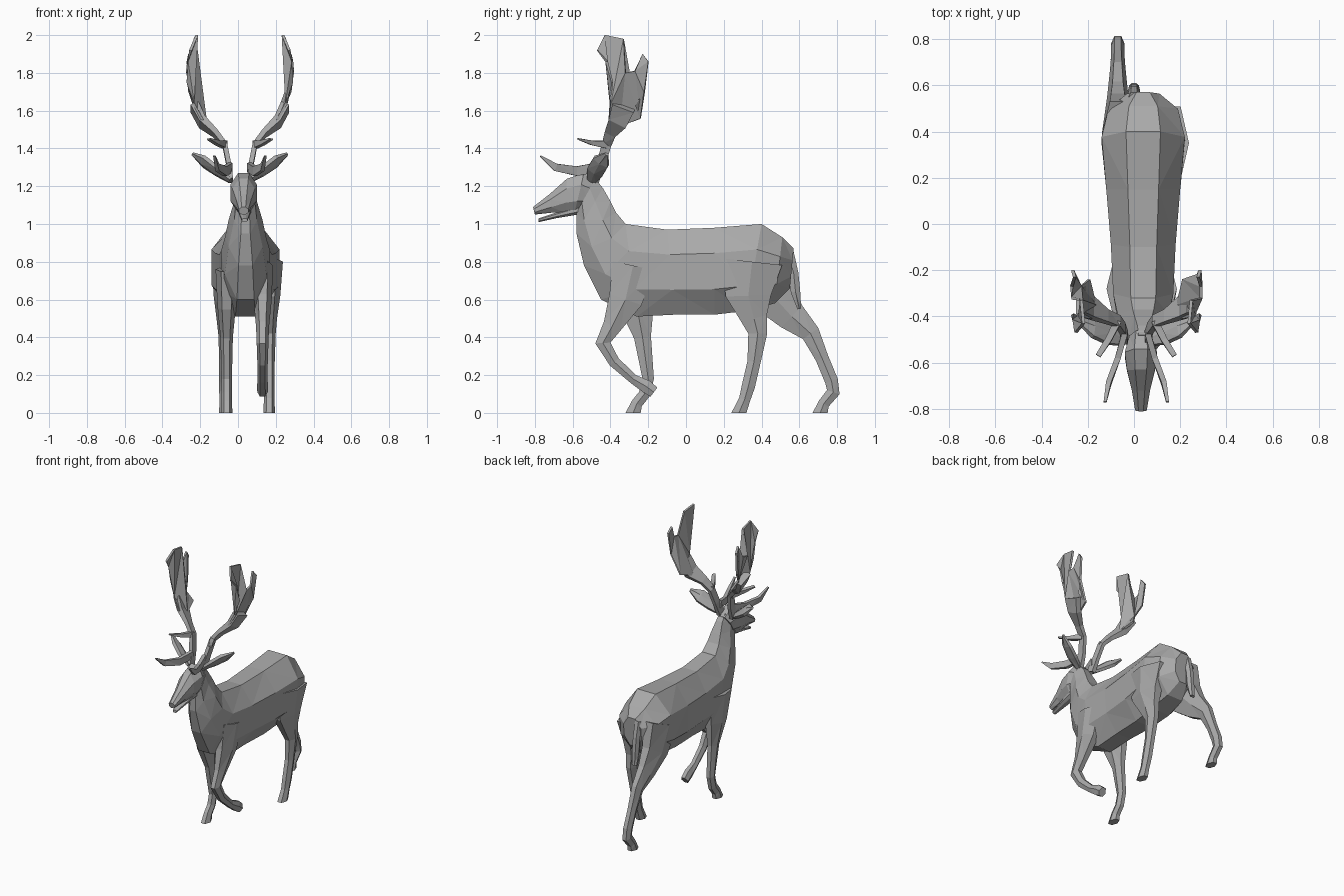
import bpy, bmesh, math
from mathutils import Vector

if "Cube" in bpy.data.objects:
    bpy.data.objects.remove(bpy.data.objects["Cube"])

grey = bpy.data.materials.new("plain grey")
grey.use_nodes = True
colour = (.4, .4, .4, 1)
grey.diffuse_color = colour
grey.node_tree.nodes["Principled BSDF"].inputs["Base Color"].default_value = colour


def finish(name, bm):
    bmesh.ops.recalc_face_normals(bm, faces=bm.faces)
    mesh = bpy.data.meshes.new(name)
    bm.to_mesh(mesh)
    bm.free()
    mesh.materials.append(grey)
    obj = bpy.data.objects.new(name, mesh)
    bpy.context.collection.objects.link(obj)
    return obj


def loft(name, rings):
    """Skin a list of equal-length point rings and cap both ends."""
    bm = bmesh.new()
    rows = [[bm.verts.new(point) for point in ring] for ring in rings]
    sides = len(rows[0])
    for row, following in zip(rows, rows[1:]):
        for i in range(sides):
            j = (i + 1) % sides
            bm.faces.new((row[i], row[j], following[j], following[i]))
    bm.faces.new(rows[0])
    bm.faces.new(rows[-1])
    quads = [face for face in bm.faces if len(face.verts) == 4]
    bmesh.ops.triangulate(bm, faces=quads)
    finish(name, bm)


def oval(centre, across, upward, sides):
    """Polygon ring with flat sides facing along both given half axes."""
    reach = 1 / math.cos(math.pi / sides)
    angles = [math.tau * (k + .5) / sides for k in range(sides)]
    return [centre + (across * math.sin(t) + upward * math.cos(t)) * reach for t in angles]


def trunk(name, centre_x, sections):
    """Each section holds top y, top z, bottom y, bottom z and half width."""
    rings = []
    for top_y, top_z, low_y, low_z, half_width in sections:
        top, low = Vector((centre_x, top_y, top_z)), Vector((centre_x, low_y, low_z))
        rings.append(oval((top + low) / 2, Vector((half_width, 0, 0)), (top - low) / 2, 8))
    loft(name, rings)


def limb(name, points, depths, thin, sides=6):
    """Tapering tube along points; its width follows from each depth."""
    points = [Vector(point) for point in points]
    rings = []
    for i, (point, depth) in enumerate(zip(points, depths)):
        before, after = points[max(i - 1, 0)], points[min(i + 1, len(points) - 1)]
        along = (after - before).normalized()
        if point.z == 0:
            along = Vector((0, 0, -1))
        side = (Vector((1, 0, 0)) - along * along.x).normalized()
        rings.append(oval(point, side * (thin + depth * .3), along.cross(side) * depth, sides))
    loft(name, rings)


def leg(name, x, path):
    """Path of y, z and half depth in one upright plane."""
    points = [(x, y, z) for y, z, depth in path]
    limb(name, points, [depth for y, z, depth in path], thin=.015)


def palm_bow(z):
    """Sideways curve of the antler palm by height."""
    return .28 - 1.3 * (z - 1.8) ** 2


# Torso and neck in one skin, from rump to throat
trunk("torso_and_neck", .04, [
    (.57, .87, .55, .66, .07),
    (.51, .93, .47, .58, .15),
    (.4, 1, .32, .54, .18),
    (.15, .98, .15, .52, .16),
    (-.1, .97, -.06, .52, .14),
    (-.32, 1, -.26, .51, .13),
    (-.37, 1.06, -.45, .6, .11),
    (-.4, 1.12, -.54, .78, .09),
    (-.44, 1.19, -.58, .95, .06),
    (-.48, 1.24, -.58, 1.06, .05)])

# Head and lower jaw
trunk("head", .03, [
    (-.46, 1.22, -.54, 1.08, .05),
    (-.54, 1.27, -.59, 1.06, .07),
    (-.63, 1.24, -.64, 1.06, .06),
    (-.72, 1.16, -.71, 1.06, .04),
    (-.81, 1.09, -.8, 1.05, .025)])
trunk("lower_jaw", .035, [
    (-.57, 1.1, -.57, 1.05, .035),
    (-.69, 1.06, -.69, 1.03, .025),
    (-.78, 1.03, -.78, 1.01, .015)])

# Legs, each posed in its own stride
leg("left_front_leg", .13, [
    (-.28, .78, .11), (-.32, .6, .09), (-.39, .46, .05), (-.44, .37, .04),
    (-.38, .27, .03), (-.28, .18, .025), (-.21, .14, .035), (-.17, .11, .03)])
leg("right_front_leg", -.06, [
    (-.28, .76, .12), (-.26, .56, .09), (-.23, .4, .045), (-.2, .18, .03),
    (-.22, .1, .03), (-.26, .05, .03), (-.28, 0, .04)])
leg("left_hind_leg", .165, [
    (.35, .8, .16), (.33, .62, .12), (.36, .5, .07), (.38, .42, .05),
    (.36, .27, .035), (.33, .14, .035), (.31, .07, .03), (.28, 0, .04)])
leg("right_hind_leg", -.07, [
    (.39, .8, .15), (.46, .62, .12), (.56, .51, .08), (.66, .42, .05),
    (.72, .29, .035), (.77, .17, .035), (.78, .11, .035), (.73, .05, .03), (.71, 0, .04)])

# Tail
leg("tail", 0, [(.54, .85, .03), (.57, .74, .025), (.58, .64, .025), (.6, .55, .01)])

# Antler palm outline as y and z
palm_outline = [
    (-.41, 1.55), (-.4, 1.64), (-.39, 1.75), (-.42, 1.86), (-.47, 1.92),
    (-.43, 2), (-.33, 1.98), (-.32, 1.8), (-.27, 1.81), (-.23, 1.9),
    (-.2, 1.86), (-.22, 1.7), (-.27, 1.63), (-.24, 1.56), (-.35, 1.52)]

# Ears and antlers, mirrored to both sides of the head
for label, sign in (("left", 1), ("right", -1)):
    def mirrored(points):
        return [(.01 + sign * x, y, z) for x, y, z in points]

    limb(label + "_ear", mirrored([
        (.05, -.5, 1.23), (.12, -.48, 1.28), (.19, -.45, 1.33), (.25, -.42, 1.37)]),
        (.025, .045, .045, .01), thin=.005)
    limb(label + "_antler_beam", mirrored([
        (.05, -.49, 1.23), (.06, -.45, 1.32), (.08, -.42, 1.42),
        (.13, -.4, 1.48), (.2, -.36, 1.54), (.24, -.33, 1.62)]),
        (.03, .025, .025, .03, .05, .06), thin=.005, sides=4)
    limb(label + "_brow_tine", mirrored([
        (.05, -.47, 1.3), (.08, -.58, 1.28), (.12, -.69, 1.3), (.135, -.77, 1.36)]),
        (.025, .025, .02, .004), thin=.005, sides=4)
    limb(label + "_middle_tine", mirrored([
        (.08, -.42, 1.42), (.12, -.5, 1.43), (.165, -.57, 1.45)]),
        (.02, .012, .004), thin=.01, sides=4)

    # Antler palm as a thin bowed sheet
    sheet = bmesh.new()
    outline = mirrored([(palm_bow(z), y, z) for y, z in palm_outline])
    face = sheet.faces.new([sheet.verts.new(point) for point in outline])
    bmesh.ops.triangulate(sheet, faces=[face])
    palm = finish(label + "_antler_palm", sheet)
    thickness = palm.modifiers.new("thickness", 'SOLIDIFY')
    thickness.thickness = .014
    thickness.offset = 0
